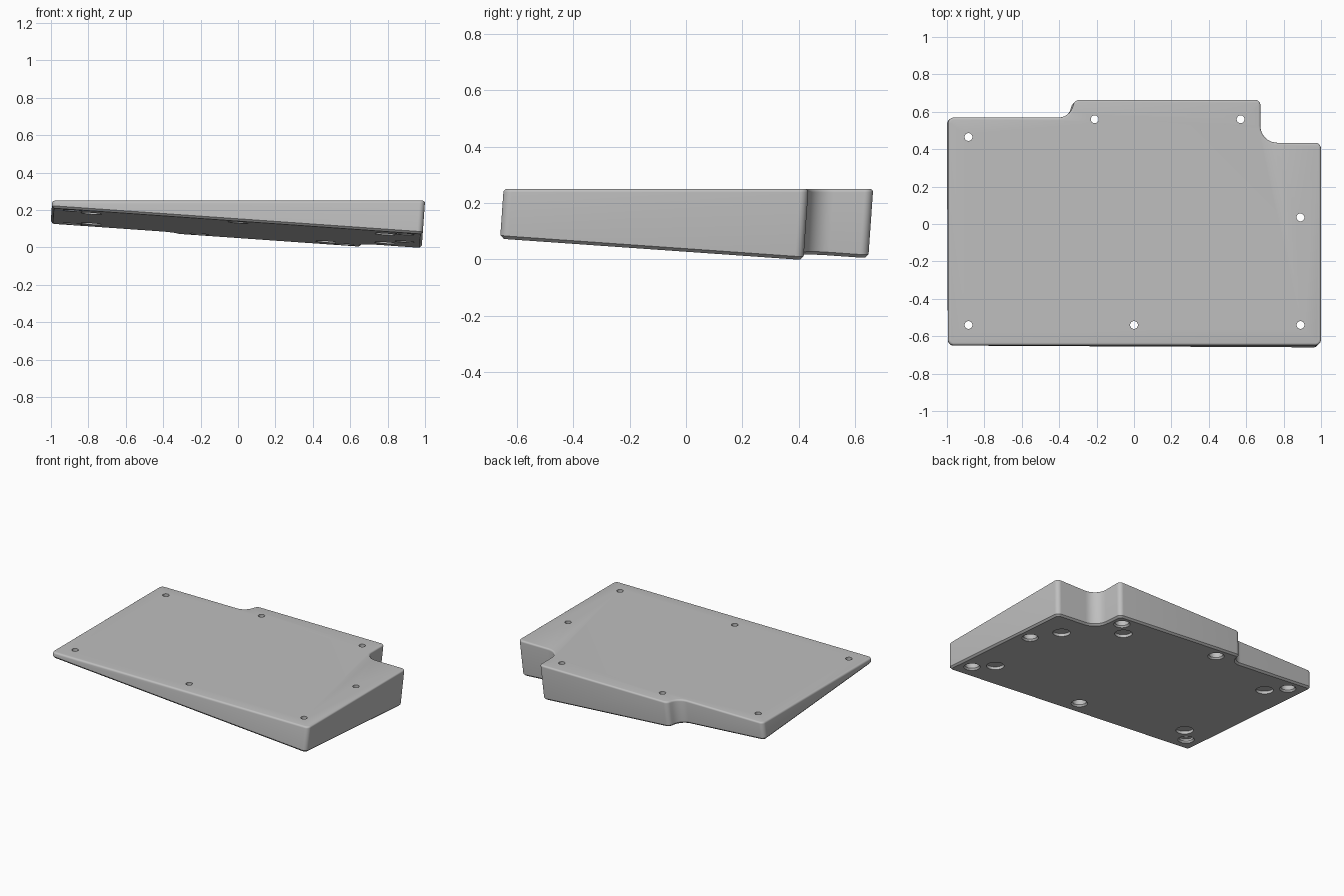
import bpy, bmesh, math
from mathutils import Vector

old = bpy.data.objects.get("Cube")
if old:
    bpy.data.objects.remove(old, do_unlink=True)

TOP = 0.25        # height of the flat top
SLOPE = 0.0705    # underside slope along x and along y
BASE = 0.0955     # underside height at the origin
EDGE = 0.012      # size of edge chamfer and fillet

# Outline corners, counter-clockwise: x, y, corner radius
CORNERS = [(-0.993, -0.648, 0.03), (1.0, -0.648, 0.03), (1.0, 0.435, 0.03),
           (0.677, 0.435, 0.09), (0.677, 0.665, 0.03), (-0.315, 0.665, 0.035),
           (-0.345, 0.57, 0.08), (-0.993, 0.57, 0.03)]

SCREWS = [(-0.885, 0.465), (-0.21, 0.56), (0.57, 0.56), (0.89, 0.035),
          (-0.885, -0.54), (0.0, -0.54), (0.89, -0.54)]
FEET = [(0.785, -0.435), (0.785, 0.22), (0.47, 0.455), (-0.785, 0.355), (-0.785, -0.435)]


def outline(inset, steps=8):
    """Rounded outline moved inwards by inset."""
    pts = []
    for i, (x, y, r) in enumerate(CORNERS):
        p = Vector((x, y))
        a = (p - Vector(CORNERS[i - 1][:2])).normalized()
        b = (Vector(CORNERS[(i + 1) % len(CORNERS)][:2]) - p).normalized()
        turn = math.atan2(a.x * b.y - a.y * b.x, a.dot(b))
        side = math.copysign(1, turn)
        na, nb = Vector((-a.y, a.x)), Vector((-b.y, b.x))
        centre = p + (na + nb) * (side * r / (1 + na.dot(nb)))
        radius = r - side * inset
        start = math.atan2(-side * na.y, -side * na.x)
        for k in range(steps + 1):
            t = start + turn * k / steps
            pts.append(centre + radius * Vector((math.cos(t), math.sin(t))))
    return pts


def underside(x, y):
    return BASE - SLOPE * (x + y)


def ring_from_top(inset, drop):
    return [(p.x - SLOPE * drop, p.y - SLOPE * drop, TOP - drop) for p in outline(inset)]


def ring_from_bottom(inset, lift):
    """Slide the outline along the underside's normal until lift above it."""
    ring = []
    for p in outline(inset):
        s = (TOP - underside(p.x, p.y) - lift) / (1 + 2 * SLOPE ** 2)
        ring.append((p.x - SLOPE * s, p.y - SLOPE * s, TOP - s))
    return ring


def loft(bm, rings):
    """Join rings of points into a closed solid."""
    loops = [[bm.verts.new(co) for co in ring] for ring in rings]
    n = len(loops[0])
    for low, high in zip(loops, loops[1:]):
        for i in range(n):
            j = (i + 1) % n
            bm.faces.new((low[i], low[j], high[j], high[i]))
    bm.faces.new(loops[0][::-1])
    bm.faces.new(loops[-1])


def make_object(name, bm):
    bmesh.ops.recalc_face_normals(bm, faces=bm.faces)
    mesh = bpy.data.meshes.new(name)
    bm.to_mesh(mesh)
    bm.free()
    obj = bpy.data.objects.new(name, mesh)
    bpy.context.collection.objects.link(obj)
    return obj


def disc(x, y, r, z, sloped, n=32):
    pts = []
    for k in range(n):
        dx, dy = r * math.cos(math.tau * k / n), r * math.sin(math.tau * k / n)
        pts.append((x + dx, y + dy, z - (SLOPE * (dx + dy) if sloped else 0)))
    return pts


# Wedge body: chamfered underside, leaning walls, rounded top edge
bm = bmesh.new()
rings = [ring_from_bottom(EDGE, 0), ring_from_bottom(0, EDGE)]
for k in range(5):
    t = math.pi / 2 * k / 4
    rings.append(ring_from_top(EDGE * (1 - math.cos(t)), EDGE * (1 - math.sin(t))))
loft(bm, rings)
body = make_object("wedge_body", bm)

# Screw holes with counterbores, and shallow foot recesses
bm = bmesh.new()
for x, y in SCREWS:
    z = underside(x, y)
    loft(bm, [disc(x, y, 0.06, z - 0.01, True), disc(x, y, 0.044, z + 0.012, True),
              disc(x, y, 0.044, TOP - 0.025, False), disc(x, y, 0.021, TOP - 0.025, False),
              disc(x, y, 0.021, TOP + 0.05, False)])
for x, y in FEET:
    z = underside(x, y)
    loft(bm, [disc(x, y, 0.056, z - 0.02, True), disc(x, y, 0.056, z + 0.02, True)])
cutter = make_object("hole_cutter", bm)
cutter.hide_render = True

# Cut the holes
mod = body.modifiers.new("holes", 'BOOLEAN')
mod.operation = 'DIFFERENCE'
mod.solver = 'EXACT'
mod.object = cutter
bpy.ops.object.select_all(action='DESELECT')
bpy.context.view_layer.objects.active = body
body.select_set(True)
bpy.ops.object.modifier_apply(modifier=mod.name)
bpy.data.objects.remove(cutter, do_unlink=True)

# Plain grey finish
grey = bpy.data.materials.new("plain_grey")
grey.use_nodes = True
colour = (0.52, 0.52, 0.52, 1)
grey.diffuse_color = colour
grey.node_tree.nodes["Principled BSDF"].inputs["Base Color"].default_value = colour
body.data.materials.clear()
body.data.materials.append(grey)
bpy.ops.object.shade_smooth_by_angle(angle=math.radians(32))
